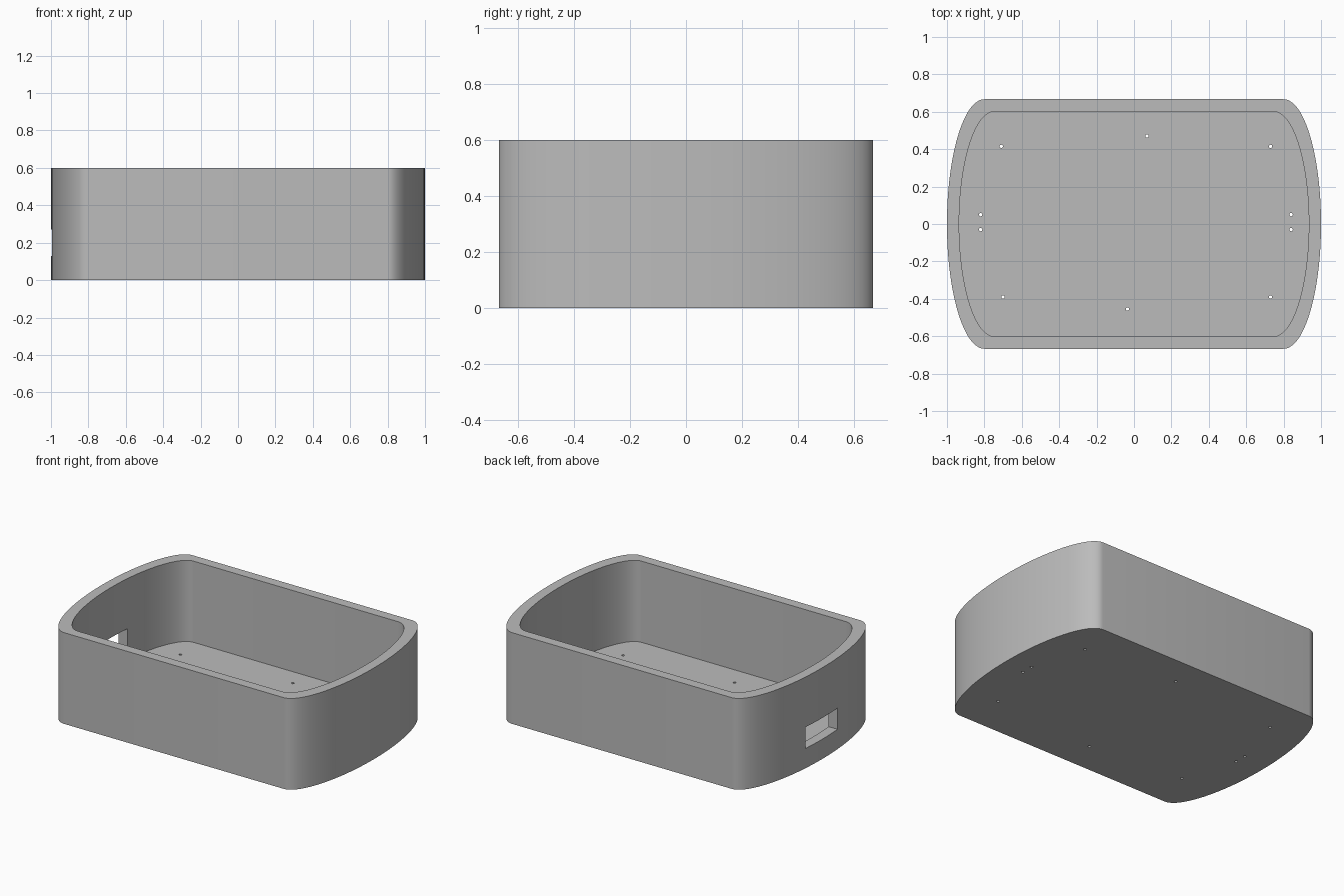
import bpy, bmesh
from math import sin, cos, pi, radians
from mathutils import Matrix

if "Cube" in bpy.data.objects:
    bpy.data.objects.remove(bpy.data.objects["Cube"], do_unlink=True)

grey = bpy.data.materials.new("plain grey")
grey.use_nodes = True
colour = (0.5, 0.5, 0.5, 1)
grey.diffuse_color = colour
grey.node_tree.nodes["Principled BSDF"].inputs["Base Color"].default_value = colour


def make_object(name, bm):
    bmesh.ops.recalc_face_normals(bm, faces=bm.faces)
    mesh = bpy.data.meshes.new(name)
    bm.to_mesh(mesh)
    bm.free()
    mesh.materials.append(grey)
    ob = bpy.data.objects.new(name, mesh)
    bpy.context.collection.objects.link(ob)
    return ob


def bowed_block(name, flat, half_x, half_y, z0, z1, steps=48):
    """Upright block with straight long sides and half-ellipse ends."""
    bm = bmesh.new()
    ring = []
    for side in (1, -1):
        for i in range(steps + 1):
            t = -pi / 2 + pi * i / steps
            x = flat + (half_x - flat) * cos(t)
            ring.append(bm.verts.new((side * x, side * half_y * sin(t), z0)))
    base = bm.faces.new(ring)
    top = bmesh.ops.extrude_face_region(bm, geom=[base])["geom"]
    verts = [v for v in top if isinstance(v, bmesh.types.BMVert)]
    bmesh.ops.translate(bm, verts=verts, vec=(0, 0, z1 - z0))
    return make_object(name, bm)


def cut(target, cutter):
    mod = target.modifiers.new("cut", "BOOLEAN")
    mod.operation = "DIFFERENCE"
    mod.solver = "EXACT"
    mod.object = cutter
    bpy.context.view_layer.objects.active = target
    bpy.ops.object.modifier_apply(modifier=mod.name)
    bpy.data.objects.remove(cutter, do_unlink=True)


# Tray body and its cavity
tray = bowed_block("tray", 0.8, 1.0, 0.667, 0, 0.6)
cut(tray, bowed_block("cavity_cutter", 0.745, 0.935, 0.602, 0.066, 0.8))

# Rectangular port in the right end wall
bm = bmesh.new()
bmesh.ops.create_cube(bm, size=1, matrix=Matrix.Translation((-1, 0.01, 0.2))
                      @ Matrix.Diagonal((0.3, 0.33, 0.14, 1)))
cut(tray, make_object("port_cutter", bm))

# Small screw holes through the floor
holes = [(-0.71, 0.415), (0.07, 0.47), (0.73, 0.415), (-0.82, 0.05), (-0.82, -0.03),
         (0.84, 0.05), (0.84, -0.03), (-0.7, -0.39), (0.73, -0.39), (-0.035, -0.455)]
bm = bmesh.new()
for x, y in holes:
    bmesh.ops.create_cone(bm, cap_ends=True, segments=16, radius1=0.009, radius2=0.009,
                          depth=0.3, matrix=Matrix.Translation((x, y, 0)))
cut(tray, make_object("hole_cutter", bm))

# Smooth bowed ends, crisp rims
bpy.ops.object.select_all(action="DESELECT")
tray.select_set(True)
bpy.context.view_layer.objects.active = tray
bpy.ops.object.shade_smooth_by_angle(angle=radians(30))
